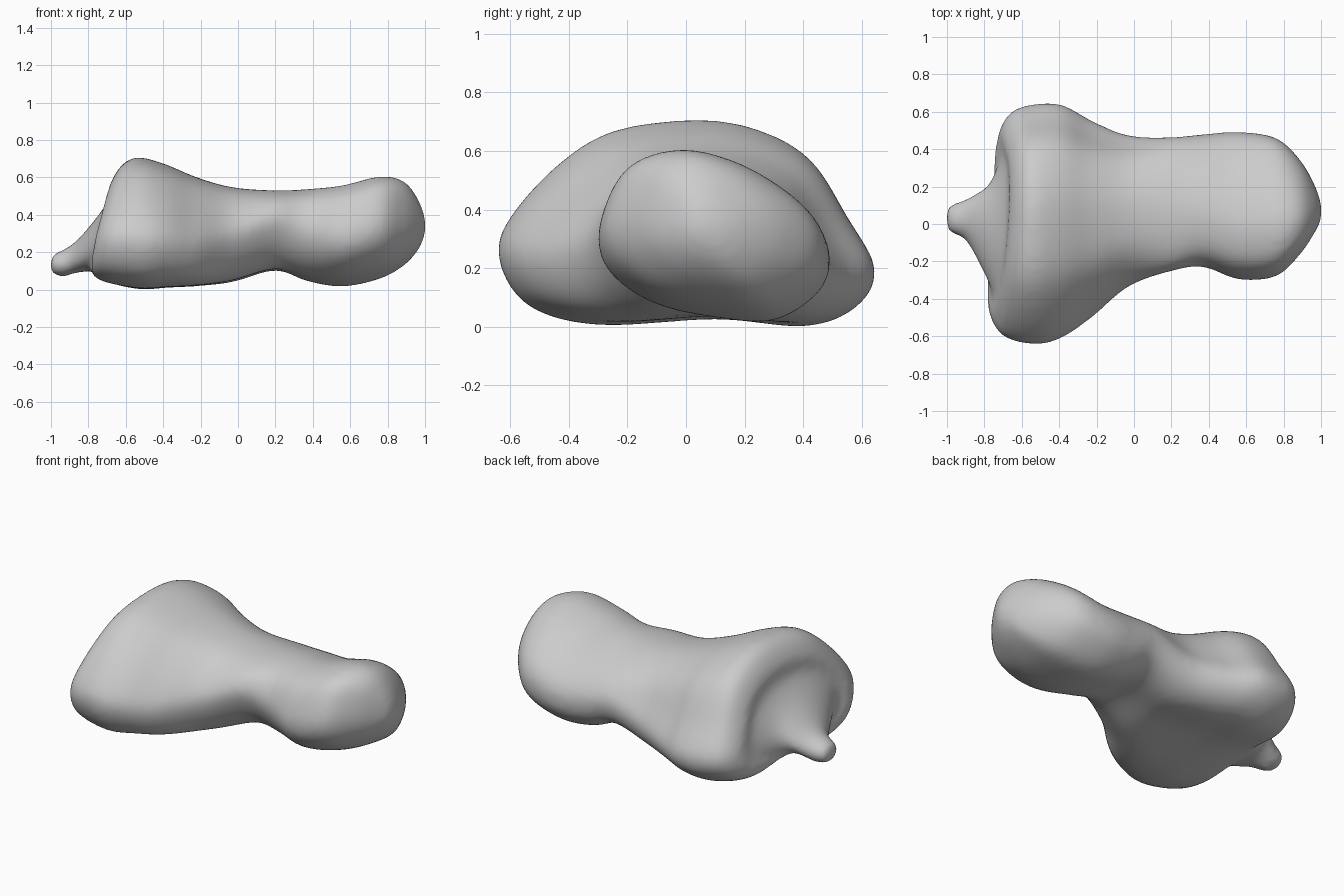
import bpy, bmesh
from mathutils import Vector

if "Cube" in bpy.data.objects:
    bpy.data.objects.remove(bpy.data.objects["Cube"])

# Cross-section outlines (y, z): start at the front side, over the top, back along the underside
BASE = [(-.635, .25), (-.575, .4), (-.4, .58), (-.22, .675), (.05, .705), (.25, .67), (.42, .57),
        (.54, .38), (.635, .2), (.57, .07), (.4, .005), (.1, .03), (-.3, .01), (-.54, .08)]
SHAFT = [(-.28, .34), (-.26, .43), (-.19, .49), (-.07, .525), (.08, .53), (.22, .495), (.35, .425),
         (.43, .34), (.46, .25), (.42, .14), (.3, .08), (.1, .08), (-.1, .1), (-.22, .2)]
HEAD = [(-.29, .3), (-.26, .44), (-.2, .54), (-.1, .59), (.03, .6), (.2, .55), (.35, .46),
        (.45, .36), (.485, .25), (.45, .13), (.3, .02), (.1, .03), (-.1, .08), (-.24, .18)]
OVAL = [(-1, 0), (-.9, .43), (-.62, .78), (-.22, .97), (.22, .97), (.62, .78), (.9, .43),
        (1, 0), (.9, -.43), (.62, -.78), (.22, -.97), (-.22, -.97), (-.62, -.78), (-.9, -.43)]


def spline(p0, p1, p2, p3, t):
    return .5 * (2 * p1 + (p2 - p0) * t + (2 * p0 - 5 * p1 + 4 * p2 - p3) * t * t
                 + (3 * p1 - p0 - 3 * p2 + p3) * t ** 3)


def mix(a, b):
    return [((p[0] + q[0]) / 2, (p[1] + q[1]) / 2) for p, q in zip(a, b)]


def unit_outline(points, steps=4):
    """Smooth the closed outline and fit it to the 0..1 square."""
    p = [Vector(q) for q in points]
    n = len(p)
    out = [spline(p[i - 1], p[i], p[(i + 1) % n], p[(i + 2) % n], s / steps)
           for i in range(n) for s in range(steps)]
    lo = [min(q[k] for q in out) for k in (0, 1)]
    hi = [max(q[k] for q in out) for k in (0, 1)]
    return [Vector(((q.x - lo[0]) / (hi[0] - lo[0]), (q.y - lo[1]) / (hi[1] - lo[1]))) for q in out]


def loft(bm, stations, steps=5):
    """Stations: (outline, x, lean, y min, y max, z min, z max)."""
    rings = []
    for outline, x, lean, y0, y1, z0, z1 in stations:
        ring = []
        for q in unit_outline(outline):
            y, z = y0 + (y1 - y0) * q.x, z0 + (z1 - z0) * q.y
            ring.append(Vector((x + lean * (z - .3 + .3 * y), y, z)))
        rings.append(ring)
    n, last = len(rings[0]), len(rings) - 1
    loops = []
    for i in range(last):
        a, b, c, d = rings[max(i - 1, 0)], rings[i], rings[i + 1], rings[min(i + 2, last)]
        for s in range(steps):
            loops.append([bm.verts.new(spline(a[k], b[k], c[k], d[k], s / steps)) for k in range(n)])
    loops.append([bm.verts.new(v) for v in rings[-1]])
    for a, b in zip(loops, loops[1:]):
        for k in range(n):
            bm.faces.new((a[k], a[(k + 1) % n], b[(k + 1) % n], b[k]))
    bm.faces.new(loops[0])
    bm.faces.new(loops[-1])


bm = bmesh.new()
loft(bm, [
    # Small knob flaring into the dished joint face
    (OVAL, -1.003, 0, .01, .06, .11, .15),
    (OVAL, -.985, 0, -.045, .1, .078, .19),
    (OVAL, -.92, 0, -.07, .125, .07, .22),
    (OVAL, -.845, .2, -.12, .155, .085, .275),
    (OVAL, -.768, .27, -.25, .22, .095, .4),
    (mix(BASE, OVAL), -.722, .22, -.38, .36, .1, .5),
    # Rounded rim and flared base
    (BASE, -.726, .2, -.495, .5, .08, .59),
    (BASE, -.66, .14, -.605, .605, .035, .68),
    (BASE, -.52, 0, -.643, .643, .001, .706),
    (BASE, -.38, 0, -.605, .637, .01, .667),
    (BASE, -.22, 0, -.495, .55, .018, .6),
    # Waisted shaft
    (mix(BASE, SHAFT), -.03, 0, -.335, .475, .04, .547),
    (SHAFT, .2, 0, -.253, .465, .103, .53),
    (mix(SHAFT, HEAD), .37, 0, -.23, .48, .045, .537),
    # Rounded head
    (HEAD, .56, 0, -.297, .492, .016, .557),
    (HEAD, .76, 0, -.28, .46, .058, .605),
    (HEAD, .89, 0, -.16, .34, .13, .577),
    (HEAD, .97, 0, -.04, .2, .22, .47),
    (HEAD, 1.003, 0, .03, .1, .31, .37),
])
bmesh.ops.recalc_face_normals(bm, faces=bm.faces)
mesh = bpy.data.meshes.new("bone")
bm.to_mesh(mesh)
bm.free()
bone = bpy.data.objects.new("bone", mesh)
bpy.context.collection.objects.link(bone)

# Even out the skin
remesh = bone.modifiers.new("even_skin", 'REMESH')
remesh.mode = 'VOXEL'
remesh.voxel_size = .018
remesh.use_smooth_shade = True
smooth = bone.modifiers.new("soften", 'SMOOTH')
smooth.factor = .5
smooth.iterations = 14

grey = bpy.data.materials.new("bone_grey")
grey.diffuse_color = (.6, .6, .6, 1)
grey.use_nodes = True
grey.node_tree.nodes["Principled BSDF"].inputs["Base Color"].default_value = grey.diffuse_color
mesh.materials.append(grey)
for f in mesh.polygons:
    f.use_smooth = True
